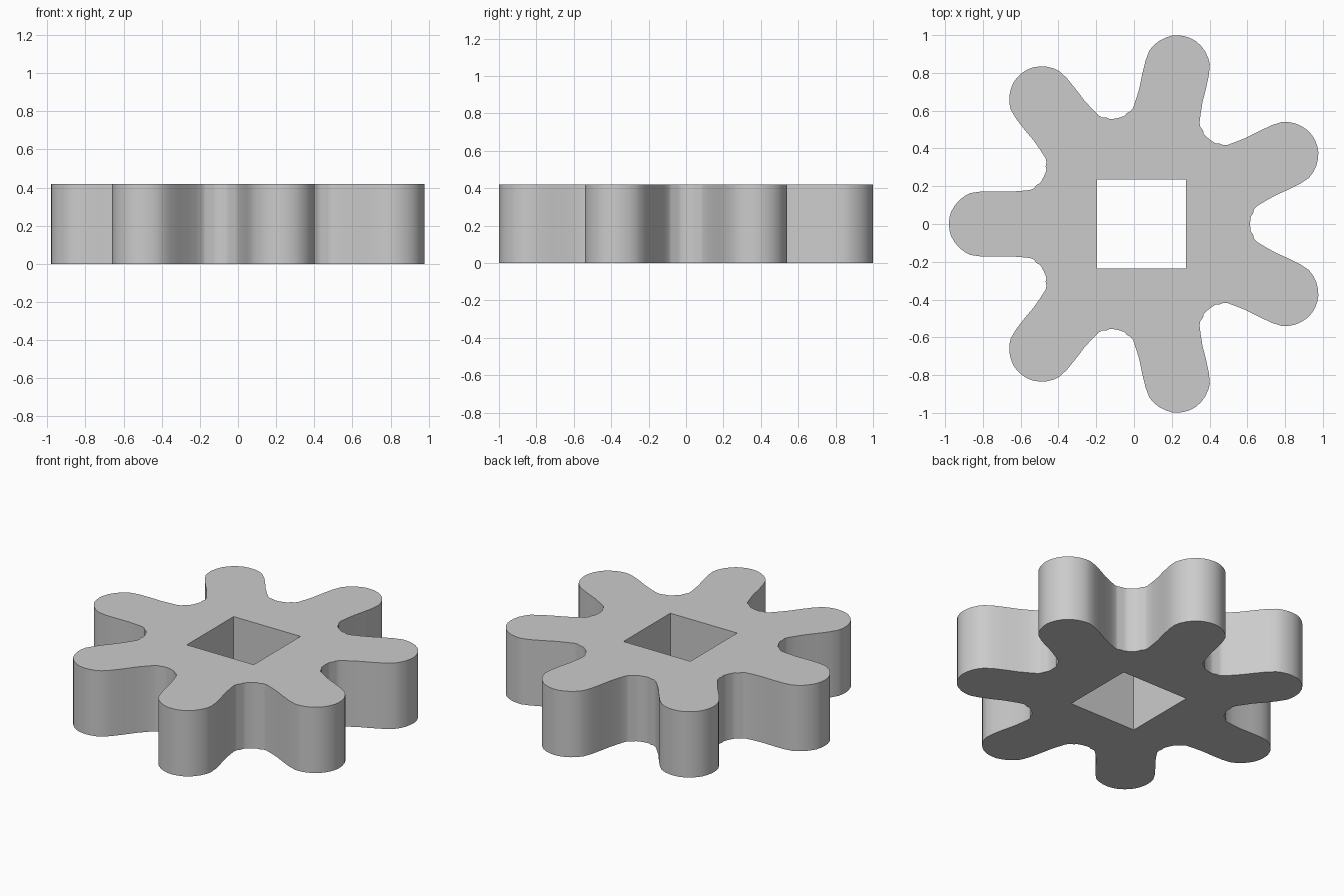
import bpy
import bmesh
from math import cos, sin, pi, radians

if "Cube" in bpy.data.objects:
    bpy.data.objects.remove(bpy.data.objects["Cube"])

TEETH = 7
HEIGHT = 0.42
CENTRE_X = 0.04
HOLE = 0.472

grey = bpy.data.materials.new("grey_plastic")
grey.use_nodes = True
colour = (0.6, 0.6, 0.6, 1)
grey.diffuse_color = colour
grey.node_tree.nodes["Principled BSDF"].inputs["Base Color"].default_value = colour


def prism(name, outline, z0, z1):
    """Extrude a closed outline into a solid."""
    bm = bmesh.new()
    base = bm.faces.new([bm.verts.new((x, y, z0)) for x, y in outline])
    top = bmesh.ops.extrude_face_region(bm, geom=[base], use_keep_orig=True)["geom"]
    for v in top:
        if isinstance(v, bmesh.types.BMVert):
            v.co.z = z1
    bmesh.ops.recalc_face_normals(bm, faces=bm.faces)
    mesh = bpy.data.meshes.new(name)
    bm.to_mesh(mesh)
    bm.free()
    mesh.materials.append(grey)
    obj = bpy.data.objects.new(name, mesh)
    bpy.context.collection.objects.link(obj)
    return obj


# Half a tooth: (distance along the tooth axis, half width), valley to tip
half = [(0.555, 0.207), (0.57, 0.189), (0.59, 0.18), (0.64, 0.175), (0.70, 0.171),
        (0.78, 0.173), (0.85, 0.172), (0.905, 0.164), (0.935, 0.149), (0.966, 0.125),
        (0.99, 0.096), (1.008, 0.065), (1.017, 0.033)]
tooth = [(r, -w) for r, w in half] + [(1.02, 0)] + [(r, w) for r, w in reversed(half)]

# Gear outline: each tooth followed by the rounded floor of the next valley
outline = []
for i in range(TEETH):
    a = pi + i * 2 * pi / TEETH
    outline += [(CENTRE_X + r * cos(a) - w * sin(a), r * sin(a) + w * cos(a)) for r, w in tooth]
    valley = a + pi / TEETH
    for offset, r in ((-4, 0.58), (-2, 0.576), (0, 0.575), (2, 0.576), (4, 0.58)):
        b = valley + radians(offset)
        outline.append((CENTRE_X + r * cos(b), r * sin(b)))
gear = prism("gear_body", outline, 0, HEIGHT)

# Square shaft hole
h = HOLE / 2
cutter = prism("shaft_hole_cutter",
               [(CENTRE_X + sx * h, sy * h) for sx, sy in ((-1, -1), (1, -1), (1, 1), (-1, 1))],
               -0.1, HEIGHT + 0.1)
cut = gear.modifiers.new("shaft_hole", "BOOLEAN")
cut.operation = "DIFFERENCE"
cut.solver = "EXACT"
cut.object = cutter

bpy.ops.object.select_all(action="DESELECT")
gear.select_set(True)
bpy.context.view_layer.objects.active = gear
bpy.ops.object.modifier_apply(modifier=cut.name)
bpy.data.objects.remove(cutter)
bpy.ops.object.shade_smooth_by_angle(angle=radians(35))
